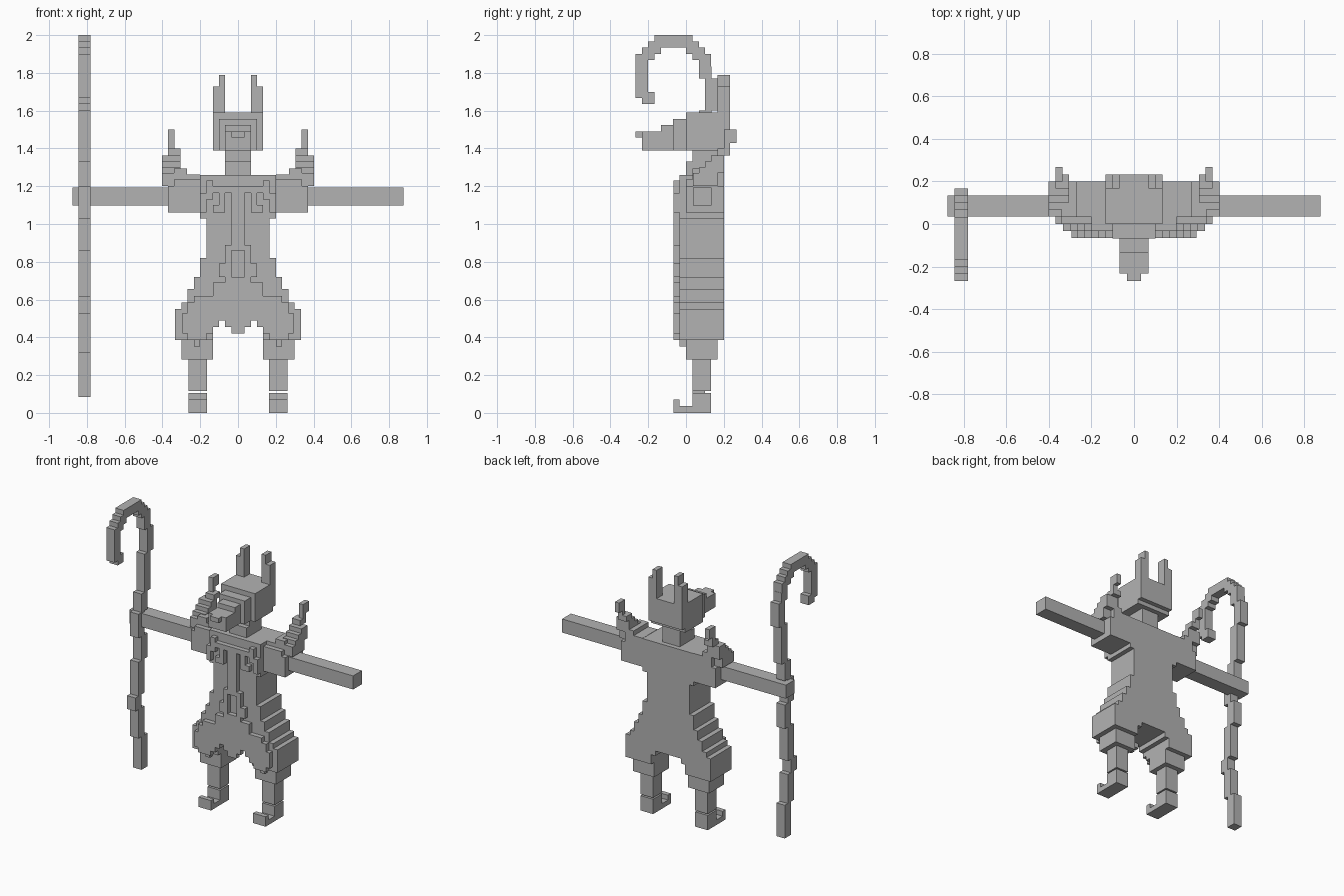
import bpy, bmesh

grey = bpy.data.materials.new("stone_grey")
grey.diffuse_color = (0.45, 0.45, 0.45, 1)


def part(name, boxes, mirror=False):
    """One object from boxes (x0, x1, y0, y1, z0, z1); optionally copied to the other side."""
    bm = bmesh.new()
    todo = list(boxes)
    if mirror:
        todo += [(-b[1], -b[0]) + tuple(b[2:]) for b in boxes]
    for x0, x1, y0, y1, z0, z1 in todo:
        vs = bmesh.ops.create_cube(bm, size=1)["verts"]
        for v in vs:
            v.co = (x0 + (v.co.x + .5) * (x1 - x0),
                    y0 + (v.co.y + .5) * (y1 - y0),
                    z0 + (v.co.z + .5) * (z1 - z0))
    me = bpy.data.meshes.new(name)
    bm.to_mesh(me)
    bm.free()
    me.materials.append(grey)
    ob = bpy.data.objects.new(name, me)
    bpy.context.collection.objects.link(ob)
    return ob


def sym(w, y0, y1, z0, z1):
    return (-w, w, y0, y1, z0, z1)


# Head with stepped muzzle
part("head", [sym(.133, 0, .232, 1.42, 1.59), sym(.133, 0, .2, 1.39, 1.42),
              sym(.1, -.068, 0, 1.39, 1.555)])
part("snout", [sym(.068, -.133, -.068, 1.39, 1.525), sym(.068, -.232, -.133, 1.39, 1.49)])
part("nose", [sym(.034, -.267, -.232, 1.457, 1.49)])
part("ears", [(.068, .133, .167, .232, 1.59, 1.727),
              (.068, .1, .167, .232, 1.727, 1.79)], True)
part("neck", [sym(.068, .034, .167, 1.33, 1.39), sym(.068, 0, .167, 1.26, 1.33)])

# Torso
part("chest", [sym(.2, -.034, .2, 1.03, 1.26)])
part("waist", [sym(.167, -.034, .2, .82, 1.03)])
part("hips", [sym(.2, -.034, .2, .72, .82)])
R0, R1 = -.067, -.034
part("chest_trim", [
    (.034, .133, R0, R1, 1.165, 1.2), (.133, .2, R0, R1, 1.13, 1.165),
    (.133, .167, R0, R1, 1.165, 1.23), (.068, .1, R0, R1, 1.06, 1.165),
    (.1, .133, R0, R1, 1.06, 1.1), (.167, .2, R0, R1, 1.06, 1.13)], True)
part("front_sash", [sym(.034, R0, R1, .86, 1.2)])
part("sash_loop", [(.034, .068, R0, R1, .72, .89), (.068, .1, R0, R1, .72, .79)], True)

# Shoulder guards rising backwards into a spike
part("shoulder_guards", [
    (.2, .37, 0, .2, 1.06, 1.2), (.2, .34, 0, .2, 1.2, 1.235),
    (.34, .403, .036, .167, 1.2, 1.27), (.2, .305, .034, .2, 1.235, 1.262),
    (.27, .34, .034, .2, 1.235, 1.295), (.305, .403, .068, .2, 1.27, 1.3),
    (.305, .403, .1, .2, 1.3, 1.33), (.305, .403, .133, .2, 1.33, 1.362),
    (.305, .37, .167, .232, 1.362, 1.4), (.337, .37, .2, .232, 1.4, 1.43),
    (.337, .37, .2, .267, 1.43, 1.5)], True)
part("arms", [(.37, .877, .036, .135, 1.097, 1.193)], True)

# Baggy trousers: wide steps outside, gap between the legs
part("trousers", [
    (0, .232, -.034, .2, .655, .72), (0, .267, -.034, .2, .585, .655),
    (0, .3, -.034, .2, .55, .585), (0, .333, -.034, .2, .49, .55),
    (.1, .333, -.034, .2, .455, .49), (.133, .333, -.034, .2, .387, .455)], True)
part("trouser_front", [
    (0, .068, R0, R1, .69, .72), (0, .133, R0, R1, .62, .69),
    (0, .232, R0, R1, .585, .62), (0, .267, R0, R1, .53, .585),
    (0, .295, R0, R1, .49, .53), (.1, .295, R0, R1, .455, .49),
    (.133, .295, R0, R1, .42, .455), (.167, .267, R0, R1, .387, .42),
    (0, .068, R0, R1, .455, .49), (0, .034, R0, R1, .42, .455),
    (.2, .232, -.034, 0, .352, .387)], True)

# Legs and feet
part("cuffs", [(.133, .298, 0, .167, .283, .387)], True)
part("shins", [(.165, .263, .034, .133, .115, .283)], True)
part("feet", [(.165, .263, .034, .133, 0, .105),
              (.165, .263, -.067, .034, 0, .036),
              (.165, .263, -.067, -.034, .036, .07)], True)

# Crooked staff: z ranges with the front y of each section
SX = (-.845, -.78)
shaft = [(.085, .32, .034), (.32, .525, 0), (.525, .62, -.034), (.62, .86, 0),
         (.86, 1.03, .034), (1.03, 1.2, 0), (1.2, 1.33, .034), (1.33, 1.6, .068),
         (1.6, 1.77, .1), (1.77, 1.835, .068)]
part("staff_shaft", [SX + (y, y + .067, a, b) for a, b, y in shaft])
# Hook rows: y range, z range
hook = [(.068, .133, 1.835, 1.9), (.034, .1, 1.867, 1.934), (0, .068, 1.9, 1.967),
        (-.167, .034, 1.934, 2), (-.2, -.133, 1.9, 1.967), (-.232, -.167, 1.867, 1.934),
        (-.267, -.2, 1.667, 1.9), (-.232, -.167, 1.635, 1.7)]
part("staff_hook", [SX + h for h in hook])
